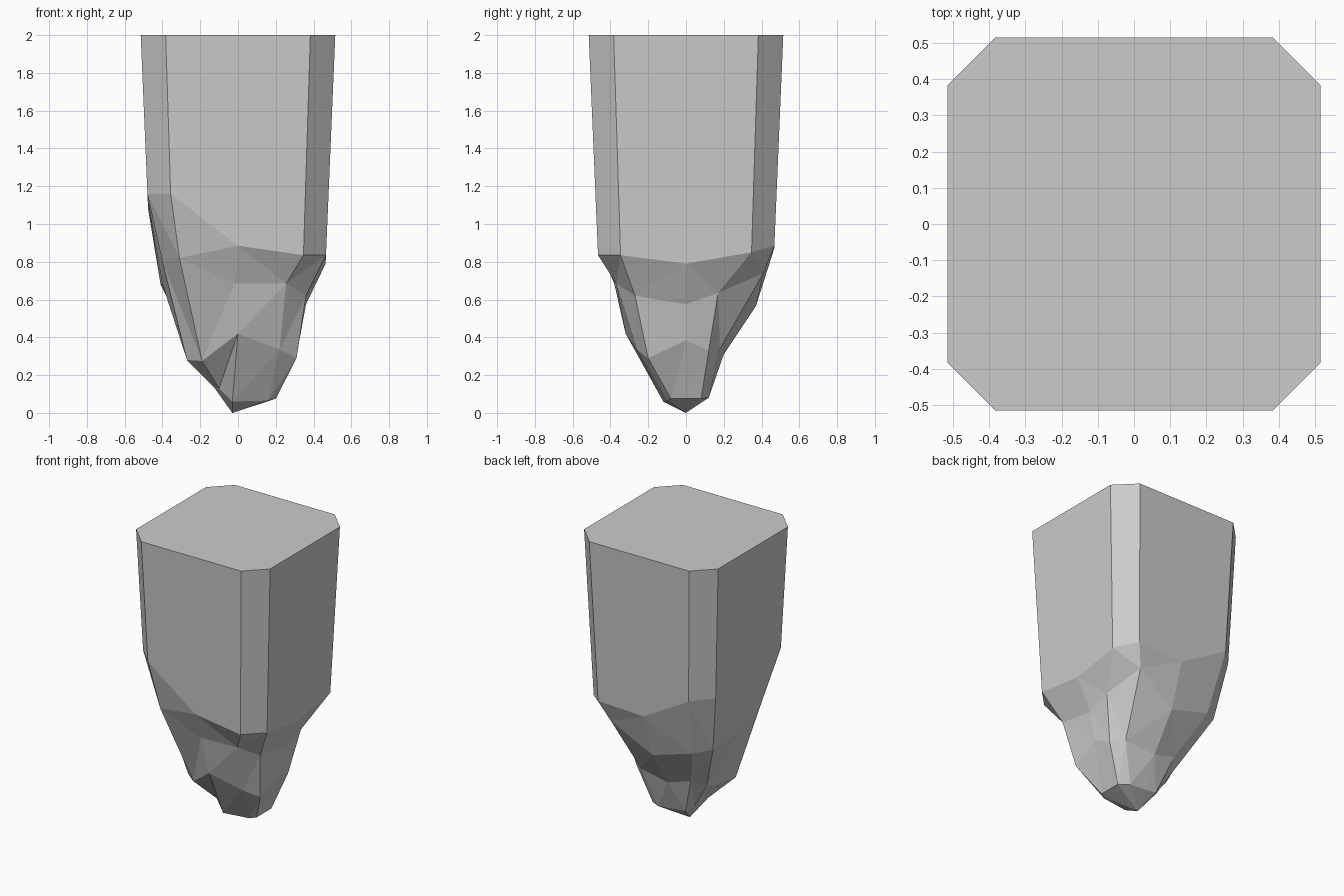
import bpy
import bmesh
from mathutils import Vector

# Remove the default object only
default_cube = bpy.data.objects.get("Cube")
if default_cube:
    bpy.data.objects.remove(default_cube, do_unlink=True)


def flat_material(name, value):
    material = bpy.data.materials.new(name)
    material.use_nodes = True
    colour = (value, value, value, 1)
    material.diffuse_color = colour
    shader = material.node_tree.nodes["Principled BSDF"]
    shader.inputs["Base Color"].default_value = colour
    shader.inputs["Roughness"].default_value = 1
    return material


def chamfered_square(half, corner):
    """Outline of a square with cut corners and a point halfway along each side."""
    outline = []
    direction, side = Vector((0, -1)), Vector((1, 0))
    for _ in range(4):
        for offset in (-corner, 0, corner):
            outline.append(direction * half + side * offset)
        direction, side = side, -direction
    return outline


def add_ring(mesh, points):
    return [mesh.verts.new(point) for point in points]


def bridge(mesh, upper, lower):
    """Join two rings with a band of quads."""
    faces = []
    count = len(upper)
    for i in range(count):
        j = (i + 1) % count
        faces.append(mesh.faces.new((upper[i], lower[i], lower[j], upper[j])))
    return faces


mesh = bmesh.new()
outline = chamfered_square(0.515, 0.383)
height, taper = 2, 0.082

# Tapered column: flat top and an uneven lower rim lying on the sloping walls
rim_heights = (1.16, .885, .835, .835, .79, .85, .885, .87, 1.07, 1.08, 1.13, 1.16)
top = add_ring(mesh, [(p.x, p.y, height) for p in outline])
rim = add_ring(mesh, [(*(p * (1 - taper * (height - z))), z)
                      for p, z in zip(outline, rim_heights)])

# Faceted root: each ring runs front, right, back, left
shoulder = add_ring(mesh, [
    (-.31, -.41, .82), (-.02, -.38, .685), (.255, -.37, .685),
    (.36, -.27, .62), (.36, 0, .575), (.365, .17, .635),
    (.29, .41, .74), (0, .37, .565), (-.3, .36, .65),
    (-.41, .29, .68), (-.4, 0, .68), (-.4, -.26, .8)])
waist = add_ring(mesh, [
    (-.19, -.22, .275), (0, -.32, .42), (.22, -.26, .335),
    (.31, -.2, .29), (.325, 0, .385), (.3, .12, .33),
    (.22, .18, .34), (0, .2, .31), (-.17, .19, .36),
    (-.23, .1, .31), (-.26, 0, .29), (-.27, -.16, .28)])
foot = add_ring(mesh, [
    (-.1, -.09, .13), (-.03, -.12, .06), (.16, -.1, .065),
    (.2, -.08, .075), (.2, 0, .075), (.2, .08, .075),
    (.13, .12, .08), (0, .12, .09), (-.08, .12, .1),
    (-.12, .08, .13), (-.13, 0, .14), (-.13, -.06, .14)])

mesh.faces.new(top)
bridge(mesh, top, rim)
rough_faces = []
for upper, lower in ((rim, shoulder), (shoulder, waist), (waist, foot)):
    rough_faces += bridge(mesh, upper, lower)

# Pointed tip
tip = mesh.verts.new((-.03, 0, 0))
for i, vert in enumerate(foot):
    mesh.faces.new((vert, tip, foot[(i + 1) % len(foot)]))

bmesh.ops.triangulate(mesh, faces=rough_faces, quad_method='BEAUTY')
bmesh.ops.recalc_face_normals(mesh, faces=mesh.faces[:])

data = bpy.data.meshes.new("stone_pillar")
mesh.to_mesh(data)
mesh.free()
data.materials.append(flat_material("stone grey", 0.6))
pillar = bpy.data.objects.new("stone_pillar", data)
bpy.context.collection.objects.link(pillar)
